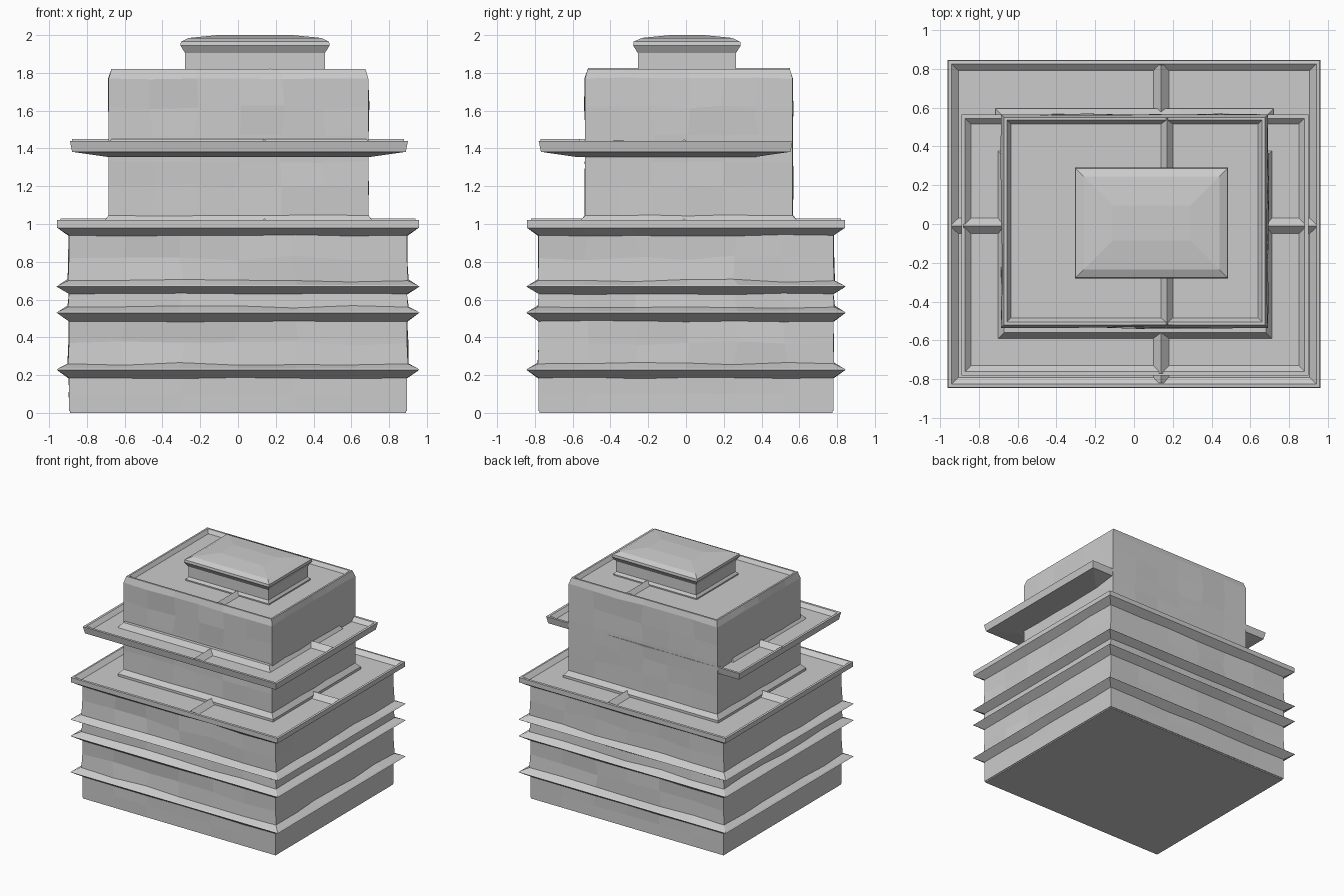
import bpy, bmesh, random
from mathutils import Vector

if "Cube" in bpy.data.objects:
    bpy.data.objects.remove(bpy.data.objects["Cube"])

random.seed(4)


def loft(name, rect, profile, n=6, back_flush=False):
    """Stack rectangular rings (offset, z, wobble) into a closed solid."""
    x0, x1, y0, y1 = rect
    bm = bmesh.new()
    rings = []
    for off, z, wob in profile:
        back = min(off, 0) if back_flush else off
        c = [(x0 - off, y0 - off), (x1 + off, y0 - off),
             (x1 + off, y1 + back), (x0 - off, y1 + back)]
        ring = []
        for i in range(4):
            a, b = Vector(c[i]), Vector(c[(i + 1) % 4])
            d = (b - a).normalized()
            inward = Vector((-d.y, d.x))
            for k in range(n):
                p = a.lerp(b, k / n)
                dz = 0
                if k and wob:
                    p += inward * random.uniform(-wob * 0.5, wob)
                    p += d * random.uniform(-wob, wob) * 2
                    dz = random.uniform(-wob, wob)
                ring.append(bm.verts.new((p.x, p.y, z + dz)))
        rings.append(ring)
    m = 4 * n
    for lo, hi in zip(rings, rings[1:]):
        for i in range(m):
            j = (i + 1) % m
            bm.faces.new((lo[i], lo[j], hi[j], hi[i]))
    bm.faces.new(list(reversed(rings[0])))
    bm.faces.new(rings[-1])
    return finish(name, bm)


def finish(name, bm):
    bmesh.ops.recalc_face_normals(bm, faces=bm.faces)
    me = bpy.data.meshes.new(name)
    bm.to_mesh(me)
    bm.free()
    ob = bpy.data.objects.new(name, me)
    bpy.context.collection.objects.link(ob)
    return ob


def ridge(name, a, b, z, w=0.045, h=0.045):
    """Low triangular seam running across a roof from a to b."""
    a, b = Vector((*a, z)), Vector((*b, z))
    d = (b - a).normalized()
    s = Vector((-d.y, d.x, 0)) * w
    up = Vector((0, 0, h))
    bm = bmesh.new()
    e = [[bm.verts.new(q) for q in (p - s, p + s, p + up)] for p in (a, b)]
    bm.faces.new(e[0])
    bm.faces.new(e[1])
    for i in range(3):
        j = (i + 1) % 3
        bm.faces.new((e[0][i], e[0][j], e[1][j], e[1][i]))
    return finish(name, bm)


# Lower storeys: wall with three pointed string courses and a cornice
prof = [(0, 0.01, 0), (0, 0.10, 0.003)]
for bottom, tip, top in ((0.185, 0.228, 0.26), (0.485, 0.53, 0.56), (0.63, 0.668, 0.70)):
    prof += [(0, bottom, 0.004), (0.065, tip, 0), (0.055, tip + 0.008, 0), (0.005, top, 0.008)]
    if tip < 0.3:
        prof.append((0, 0.37, 0.014))
prof += [(0, 0.82, 0.014), (0, 0.94, 0.006), (0.062, 0.98, 0), (0.062, 1.02, 0),
         (0.045, 1.022, 0), (0.01, 0.99, 0)]
loft("lower_storeys", (-0.895, 0.895, -0.78, 0.78), prof)

# Thin footing closing the underside
loft("footing", (-0.89, 0.89, -0.775, 0.775), [(0, 0, 0), (0, 0.02, 0)], 1)

# Upper storeys: skirted base, worn walls, parapet and sunken roof
loft("upper_storeys", (-0.685, 0.69, -0.535, 0.565), [
    (0.03, 0.98, 0), (0.03, 1.01, 0), (0, 1.045, 0.003), (0, 1.20, 0.010),
    (0, 1.33, 0.006), (0.0, 1.47, 0.004), (0, 1.62, 0.012),
    (0, 1.77, 0.006), (-0.015, 1.82, 0), (-0.03, 1.82, 0), (-0.05, 1.79, 0)])

# Canopy slab wrapping front and sides, flush with the back wall
loft("canopy", (-0.89, 0.90, -0.78, 0.565), [
    (-0.20, 1.355, 0), (-0.012, 1.382, 0), (0, 1.44, 0), (-0.02, 1.44, 0),
    (-0.05, 1.41, 0), (-0.19, 1.41, 0), (-0.22, 1.45, 0)], 4, True)

# Rooftop cabin with flared cap
loft("roof_cabin", (-0.28, 0.46, -0.255, 0.265), [
    (0.015, 1.77, 0), (0.015, 1.80, 0), (0, 1.82, 0), (0, 1.905, 0),
    (0.025, 1.945, 0), (0.022, 1.965, 0), (-0.02, 1.985, 0), (-0.17, 2.0, 0)], 2)

# Roof seams
ridge("terrace_seam_front", (0.14, -0.82), (0.14, -0.5), 0.985)
ridge("terrace_seam_back", (0.14, 0.82), (0.14, 0.5), 0.985)
ridge("canopy_seam_front", (0.14, -0.77), (0.14, -0.5), 1.405)
ridge("roof_seam", (0.17, -0.52), (0.17, 0.55), 1.785, 0.035, 0.04)
for side, s in (("left", -1), ("right", 1)):
    ridge("terrace_seam_" + side, (s * 0.94, -0.01), (s * 0.66, -0.01), 0.985)
    ridge("canopy_seam_" + side, (s * 0.88, -0.01), (s * 0.66, -0.01), 1.405)
